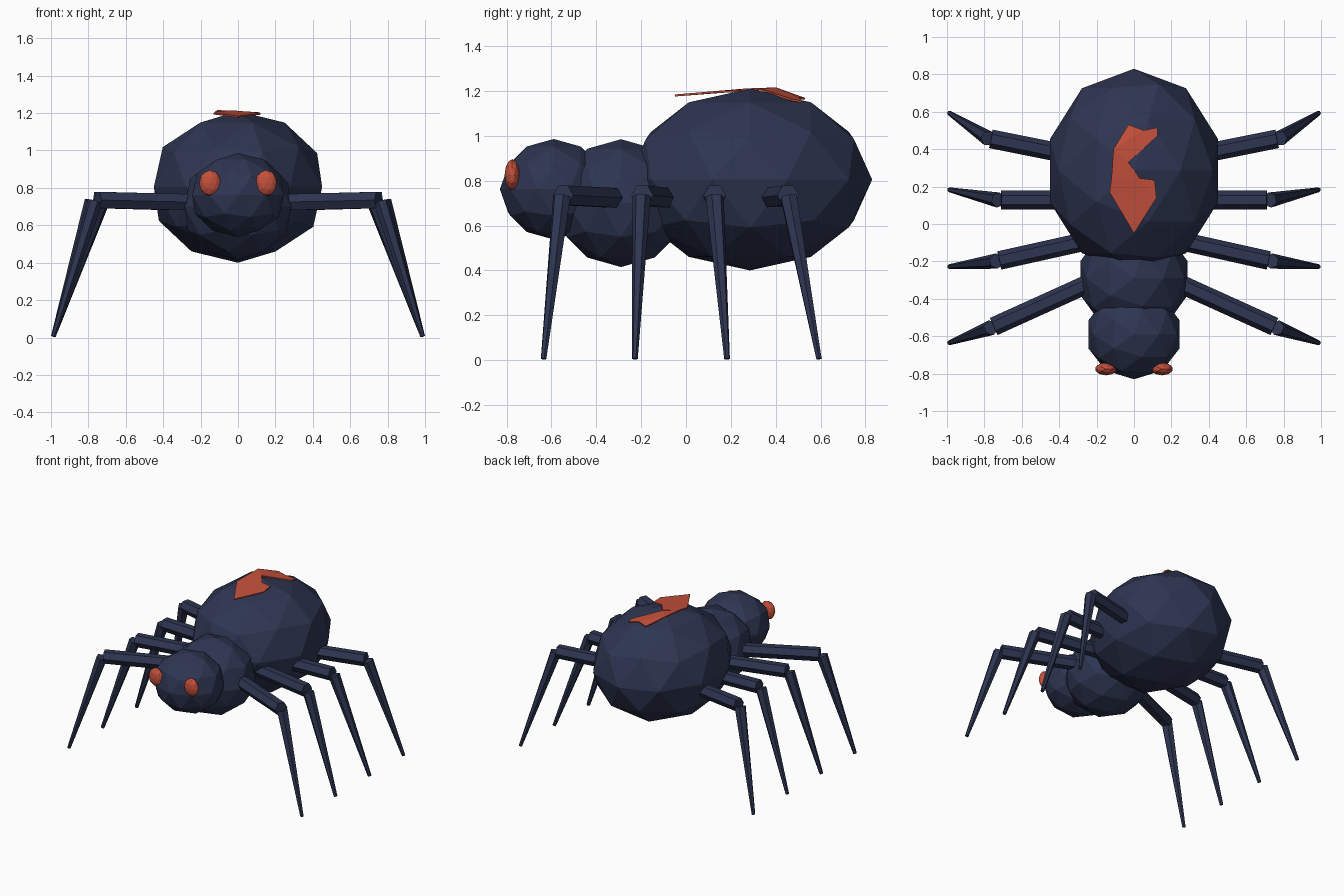
import bpy, bmesh, math
from mathutils import Vector

if "Cube" in bpy.data.objects:
    bpy.data.objects.remove(bpy.data.objects["Cube"])


def material(name, rgb):
    m = bpy.data.materials.new(name)
    m.diffuse_color = (*rgb, 1)
    m.use_nodes = True
    m.node_tree.nodes["Principled BSDF"].inputs["Base Color"].default_value = m.diffuse_color
    return m


NAVY = material("dark_navy", (0.027, 0.036, 0.083))
RED = material("brick_red", (0.55, 0.08, 0.045))


def finish(bm, name, mat):
    bmesh.ops.recalc_face_normals(bm, faces=bm.faces)
    mesh = bpy.data.meshes.new(name)
    bm.to_mesh(mesh)
    bm.free()
    mesh.materials.append(mat)
    ob = bpy.data.objects.new(name, mesh)
    bpy.context.collection.objects.link(ob)
    return ob


def ball(name, centre, radii, mat):
    """Faceted ellipsoid."""
    bm = bmesh.new()
    bmesh.ops.create_icosphere(bm, subdivisions=2, radius=1)
    bmesh.ops.scale(bm, vec=radii, verts=bm.verts)
    bmesh.ops.translate(bm, vec=centre, verts=bm.verts)
    return finish(bm, name, mat)


def limb(name, a, b, ra, rb):
    """Six-sided tapered rod from a to b."""
    a, b = Vector(a), Vector(b)
    axis = (b - a).normalized()
    side = axis.cross(Vector((0, 0, 1))).normalized()
    up = side.cross(axis)
    bm = bmesh.new()
    rings = []
    for p, r in ((a, ra), (b, rb)):
        rings.append([bm.verts.new(p + r * (math.cos(k * math.pi / 3) * side
                                            + math.sin(k * math.pi / 3) * up))
                      for k in range(6)])
    for k in range(6):
        j = (k + 1) % 6
        bm.faces.new((rings[0][k], rings[0][j], rings[1][j], rings[1][k]))
    for ring in rings:
        bm.faces.new(ring)
    return finish(bm, name, NAVY)


def plate(name, points):
    """Thin bent marking lying on the abdomen."""
    bm = bmesh.new()
    face = bm.faces.new([bm.verts.new(p) for p in points])
    bmesh.ops.triangulate(bm, faces=[face])
    ob = finish(bm, name, RED)
    if ob.data.polygons[0].normal.z < 0:
        ob.data.flip_normals()
    mod = ob.modifiers.new("thickness", 'SOLIDIFY')
    mod.thickness = 0.009
    mod.offset = 0
    return ob


# Body
ball("abdomen", (0, 0.285, 0.805), (0.473, 0.545, 0.405), NAVY)
ball("thorax", (0, -0.29, 0.70), (0.30, 0.30, 0.285), NAVY)
ball("head", (0, -0.59, 0.762), (0.257, 0.24, 0.224), NAVY)

# Legs: root x, root y, knee x, knee y, foot y
LEGS = {
    "front": (0.18, -0.29, 0.75, -0.548, -0.635),
    "front_middle": (0.18, -0.075, 0.72, -0.195, -0.228),
    "rear_middle": (0.25, 0.128, 0.71, 0.128, 0.183),
    "rear": (0.30, 0.362, 0.765, 0.455, 0.593),
}
for s, label in ((-1, "left"), (1, "right")):
    for part, (rx, ry, kx, ky, fy) in LEGS.items():
        limb(f"{label}_{part}_upper_leg", (s * rx, ry, 0.722),
             (s * kx, ky, 0.735), 0.05, 0.05)
        # Lower leg starts just past the end of the upper leg
        d = Vector((kx - rx, ky - ry)).normalized() * 0.015
        limb(f"{label}_{part}_lower_leg", (s * (kx + d.x), ky + d.y, 0.728),
             (s * 0.987, fy, 0.006), 0.041, 0.013)
    ball(f"{label}_eye", (s * 0.15, -0.775, 0.826), (0.059, 0.034, 0.07), RED)

# Back marking in two halves
plate("front_marking", [(-0.12, 0.25, 1.205), (-0.03, 0.33, 1.21),
                        (0.03, 0.245, 1.205), (0.11, 0.235, 1.20),
                        (0.12, 0.14, 1.196), (0, -0.05, 1.18),
                        (-0.13, 0.17, 1.197)])
plate("rear_marking", [(-0.11, 0.40, 1.212), (-0.03, 0.53, 1.165),
                       (0.05, 0.50, 1.168), (0.125, 0.515, 1.153),
                       (0.125, 0.47, 1.160), (-0.03, 0.33, 1.207),
                       (-0.12, 0.25, 1.205)])
